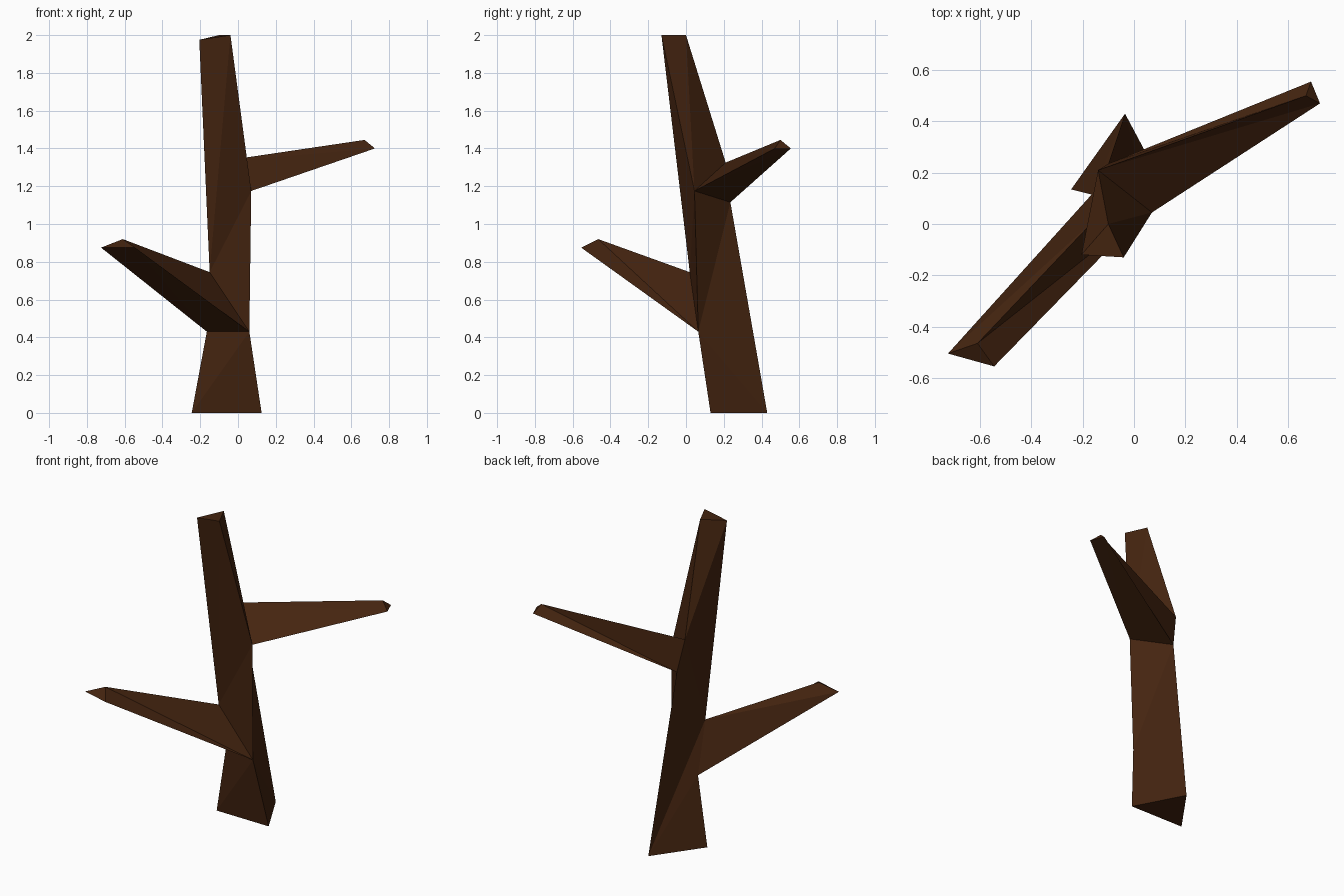
import bpy
import bmesh

default_cube = bpy.data.objects.get("Cube")
if default_cube:
    bpy.data.objects.remove(default_cube, do_unlink=True)

# Dark brown bark
bark = bpy.data.materials.new("dark_brown_bark")
bark.use_nodes = True
colour = (0.058, 0.0175, 0.005, 1)
bark.diffuse_color = colour
shader = next(n for n in bark.node_tree.nodes if n.type == "BSDF_PRINCIPLED")
shader.inputs["Base Color"].default_value = colour


def zip_rails(bm, rail_a, rail_b, steps):
    """Skin two rails with triangles; a or b says which rail advances.
    A capital letter advances but leaves the triangle open for a branch."""
    i = j = 0
    for step in steps:
        a, b = rail_a[i], rail_b[j]
        if step.lower() == "a":
            i += 1
            new = rail_a[i]
        else:
            j += 1
            new = rail_b[j]
        if step.islower():
            bm.faces.new((a, b, new))


def limb(name, rails, steps, closed_base):
    """Three-sided limb skinned between three corner rails."""
    bm = bmesh.new()
    rails = [[bm.verts.new(p) for p in rail] for rail in rails]
    for k, pattern in enumerate(steps):
        zip_rails(bm, rails[k], rails[(k + 1) % len(rails)], pattern)
    bm.faces.new([rail[-1] for rail in rails])
    if closed_base:
        bm.faces.new([rail[0] for rail in reversed(rails)])
    mesh = bpy.data.meshes.new(name)
    bm.to_mesh(mesh)
    bm.free()
    mesh.materials.append(bark)
    obj = bpy.data.objects.new(name, mesh)
    bpy.context.collection.objects.link(obj)
    return obj


# Trunk corner rails, from the ground up
left = [(-.245, .135, 0), (-.165, .115, .43), (-.15, .02, .745), (-.205, -.12, 1.975)]
right = [(.125, .13, 0), (.06, .065, .43), (.07, .045, 1.175), (-.04, -.13, 2)]
back = [(-.035, .43, 0), (-.1, .235, 1.115), (-.14, .21, 1.325), (-.1, 0, 2)]
limb("trunk", [left, right, back], ["baAbba", "abaBba", "bbaaba"], True)

# Branches grow from the open triangles of the trunk
branches = {
    "lower_branch": ([left[1], right[1], left[2]],
                     [(-.725, -.505, .875), (-.545, -.555, .875), (-.61, -.465, .92)]),
    "upper_branch": ([right[2], back[1], back[2]],
                     [(.725, .47, 1.4), (.69, .555, 1.4), (.67, .5, 1.445)]),
}
for name, (root, tip) in branches.items():
    limb(name, list(zip(root, tip)), ["ba", "ba", "ba"], False)
